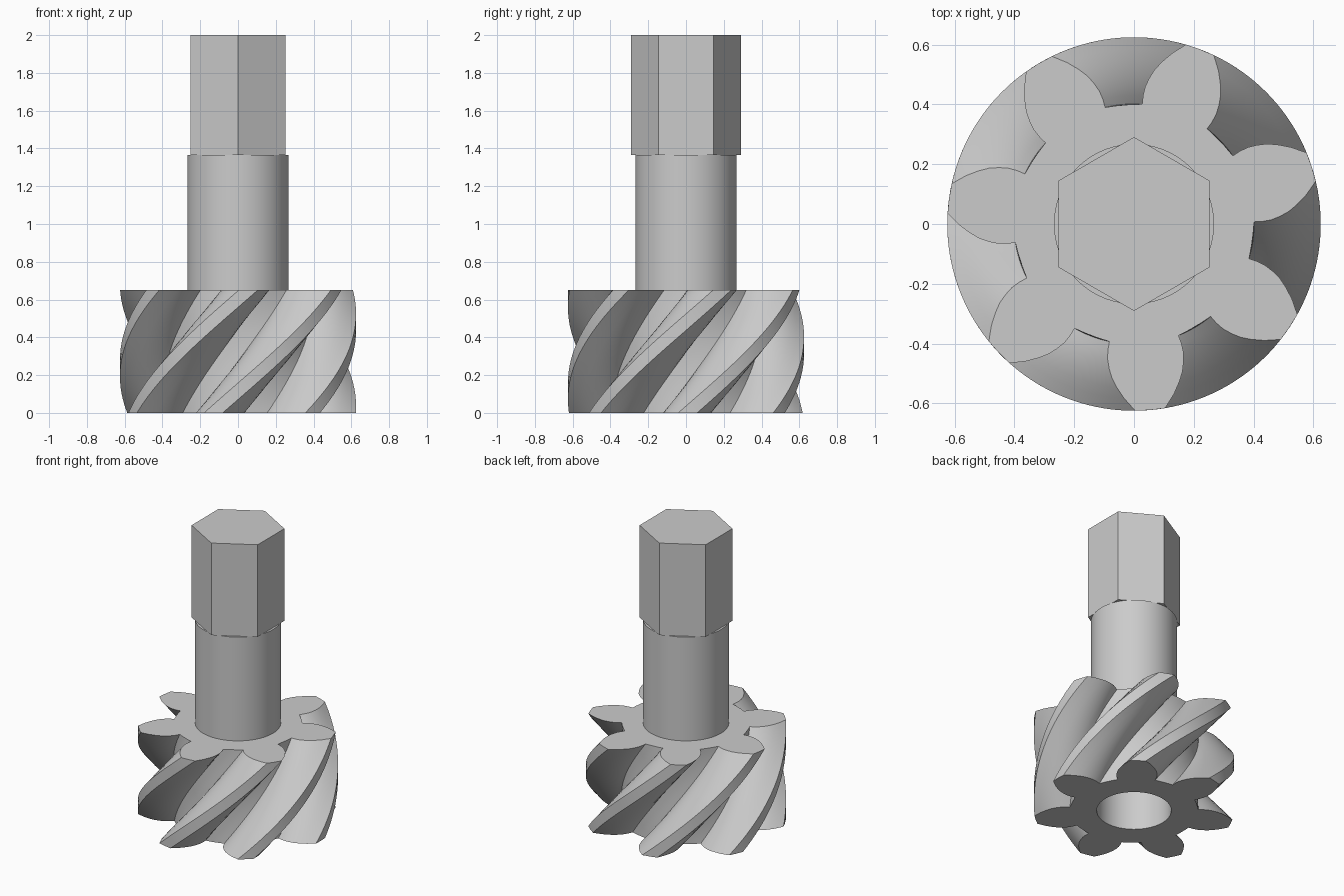
import bpy
import bmesh
from math import radians, sin, cos, pi

if "Cube" in bpy.data.objects:
    bpy.data.objects.remove(bpy.data.objects["Cube"], do_unlink=True)

TEETH = 7
PITCH = 360 / TEETH
TWIST = 68.5
GEAR_TOP = 0.65
STEPS = 28
BORE_R, BORE_TOP = 0.233, 0.62

steel = bpy.data.materials.new("grey steel")
steel.use_nodes = True
steel.diffuse_color = (0.6, 0.6, 0.6, 1)
steel.node_tree.nodes["Principled BSDF"].inputs["Base Color"].default_value = (0.6, 0.6, 0.6, 1)


def finish(name, bm):
    """Turn a bmesh into a named object with smooth curved faces."""
    bmesh.ops.recalc_face_normals(bm, faces=bm.faces)
    mesh = bpy.data.meshes.new(name)
    bm.to_mesh(mesh)
    bm.free()
    mesh.materials.append(steel)
    obj = bpy.data.objects.new(name, mesh)
    bpy.context.collection.objects.link(obj)
    bpy.ops.object.select_all(action="DESELECT")
    obj.select_set(True)
    bpy.context.view_layer.objects.active = obj
    bpy.ops.object.shade_smooth_by_angle(angle=radians(30))
    return obj


def ring(bm, polar, z, turn=0):
    """Closed loop of vertices from (radius, degrees) pairs."""
    return [bm.verts.new((r * cos(radians(a + turn)), r * sin(radians(a + turn)), z))
            for r, a in polar]


def bridge(bm, low, high):
    for i in range(len(low)):
        j = (i + 1) % len(low)
        bm.faces.new((low[i], low[j], high[j], high[i]))


def prism(name, polar, z0, z1):
    bm = bmesh.new()
    low, high = ring(bm, polar, z0), ring(bm, polar, z1)
    bridge(bm, low, high)
    bm.faces.new(low)
    bm.faces.new(high)
    return finish(name, bm)


def circle(radius, count, start=0):
    return [(radius, start + 360 * i / count) for i in range(count)]


# Tooth outline: radius and half angle along one flank, mirrored for the other
flank = [(0.402, 16.8), (0.43, 16.7), (0.46, 16.1), (0.49, 14.8),
         (0.52, 13.2), (0.55, 11.0), (0.585, 8.2), (0.625, 4.6)]
tooth = [(r, -a) for r, a in flank] + [(0.625, 0)]
tooth += [(r, a) for r, a in reversed(flank)]
tooth += [(0.4, 22.7), (0.4, PITCH - 22.7)]
outline = [(r, a + 275 + k * PITCH) for k in range(TEETH) for r, a in tooth]

# Helical gear with a blind bore in its underside
bm = bmesh.new()
rings = [ring(bm, outline, GEAR_TOP * s / STEPS, TWIST * (s / STEPS - 1))
         for s in range(STEPS + 1)]
for low, high in zip(rings, rings[1:]):
    bridge(bm, low, high)
bm.faces.new(rings[-1])
bore_low = ring(bm, circle(BORE_R, 64), 0)
bore_high = ring(bm, circle(BORE_R, 64), BORE_TOP)
bridge(bm, bore_low, bore_high)
bm.faces.new(bore_high)
rim = [e for e in bm.edges if all(abs(v.co.z) < 1e-6 for v in e.verts)]
bmesh.ops.triangle_fill(bm, edges=rim, use_beauty=True)
finish("helical_gear", bm)

# Round shaft and hexagonal drive end
prism("round_shaft", circle(0.268, 72), GEAR_TOP - 0.02, 1.365)
prism("hex_drive", circle(0.291, 6, 30), 1.365, 2.0)
